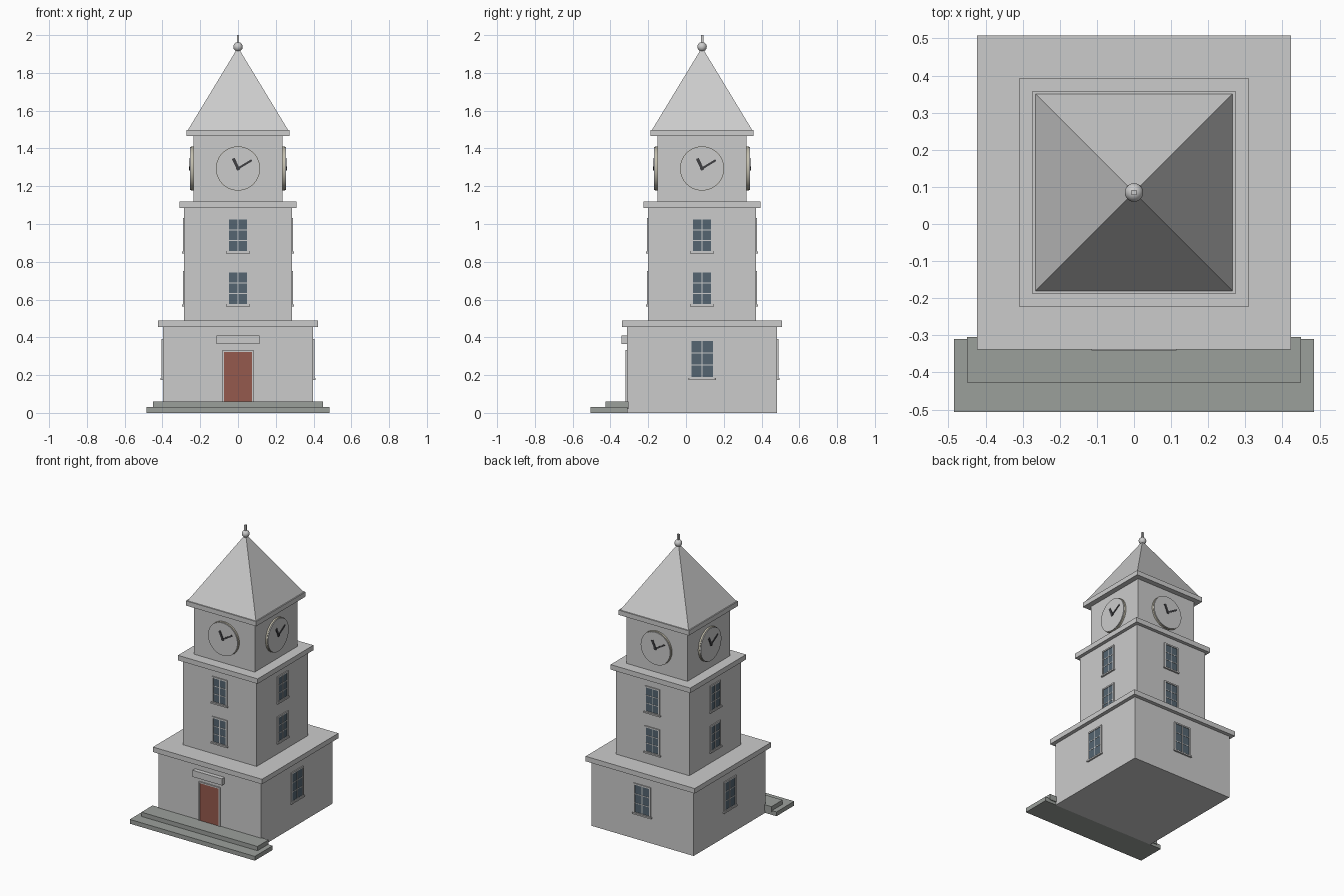
import bpy, bmesh
from math import pi, atan2, hypot
from mathutils import Matrix, Vector

if "Cube" in bpy.data.objects:
    bpy.data.objects.remove(bpy.data.objects["Cube"])

CY = 0.085                                   # tower axis in y
AXIS = Matrix.Translation((0, CY, 0))


def material(name, rgb):
    m = bpy.data.materials.new(name)
    m.diffuse_color = (*rgb, 1)
    m.use_nodes = True
    m.node_tree.nodes["Principled BSDF"].inputs["Base Color"].default_value = m.diffuse_color
    return m


GLASS = material("dark_glass", (0.09, 0.13, 0.165))
DOOR = material("red_brown_door", (0.30, 0.10, 0.075))
STONE = material("dark_stone", (0.33, 0.35, 0.33))
DIAL = material("pale_dial", (0.95, 0.95, 0.93))
RIM = material("bronze_rim", (0.55, 0.52, 0.42))
DARK = material("dark_metal", (0.05, 0.05, 0.055))


def finish(name, bm, mat=None):
    me = bpy.data.meshes.new(name)
    bm.to_mesh(me)
    bm.free()
    ob = bpy.data.objects.new(name, me)
    bpy.context.collection.objects.link(ob)
    if mat:
        me.materials.append(mat)
    return ob


def add_box(bm, lo, hi, mtx=Matrix()):
    lo, hi = Vector(lo), Vector(hi)
    m = mtx @ Matrix.Translation((lo + hi) / 2) @ Matrix.Diagonal((*(hi - lo), 1))
    bmesh.ops.create_cube(bm, size=1, matrix=m)


def boxes(name, items, mat=None, mtx=Matrix()):
    bm = bmesh.new()
    for lo, hi in items:
        add_box(bm, lo, hi, mtx)
    return finish(name, bm, mat)


def tier(name, half, z0, z1):
    return boxes(name, [((-half, -half, z0), (half, half, z1))], None, AXIS)


def smooth(ob):
    bpy.ops.object.select_all(action='DESELECT')
    ob.select_set(True)
    bpy.context.view_layer.objects.active = ob
    bpy.ops.object.shade_smooth_by_angle()


def side(k):
    """Frame of tower side k: 0 front, 1 right, 2 back, 3 left."""
    return AXIS @ Matrix.Rotation(k * pi / 2, 4, 'Z')


def window(tag, k, wall, w, z0, z1):
    """Framed 2 x 3 pane window with a sill; w is the outer half width."""
    def slab(u0, u1, a, b, out):
        return ((u0, -wall - out, a), (u1, -wall + 0.005, b))
    m, t = side(k), 0.010
    g, a, b = w - t, z0 + t, z1 - t
    boxes("window_glass_" + tag, [slab(-g, g, a, b, 0.003)], GLASS, m)
    bars = [slab(-0.0025, 0.0025, a, b, 0.005)]
    for i in (1, 2):
        z = a + (b - a) * i / 3
        bars.append(slab(-g, g, z - 0.0025, z + 0.0025, 0.0048))
    boxes("window_bars_" + tag, bars, None, m)
    boxes("window_frame_" + tag, [
        slab(-w, -g, z0, z1, 0.007), slab(g, w, z0, z1, 0.007),
        slab(-g, g, b, z1, 0.007), slab(-g, g, z0, a, 0.007)], None, m)
    boxes("window_sill_" + tag, [slab(-w - 0.006, w + 0.006, z0 - 0.004, z0 + 0.006, 0.012)], None, m)


def disc(name, k, r, y0, y1, z, mat):
    """Cylinder lying on a tower side, from distance y0 to y1 off the axis."""
    bm = bmesh.new()
    m = side(k) @ Matrix.Translation((0, -(y0 + y1) / 2, z)) @ Matrix.Rotation(pi / 2, 4, 'X')
    bmesh.ops.create_cone(bm, cap_ends=True, segments=40, radius1=r, radius2=r,
                          depth=y1 - y0, matrix=m)
    smooth(finish(name, bm, mat))


# Tower stages and cornices
tier("base_stage", 0.397, 0, 0.46)
tier("base_cornice", 0.423, 0.455, 0.49)
tier("middle_stage", 0.285, 0.48, 1.09)
tier("middle_cornice", 0.309, 1.085, 1.12)
tier("clock_stage", 0.236, 1.11, 1.47)
tier("clock_cornice", 0.273, 1.465, 1.498)

# Pyramid roof, ball and spike
bm = bmesh.new()
bmesh.ops.create_cone(bm, cap_ends=True, segments=4, radius1=0.265 * 2 ** 0.5, radius2=0, depth=0.437,
                      matrix=Matrix.Translation((0, CY, 1.498 + 0.2185)) @ Matrix.Rotation(pi / 4, 4, 'Z'))
finish("roof", bm)
bm = bmesh.new()
bmesh.ops.create_uvsphere(bm, u_segments=20, v_segments=12, radius=0.025,
                          matrix=Matrix.Translation((0, CY, 1.938)))
smooth(finish("finial_ball", bm))
tier("finial_spike", 0.0065, 1.94, 2.0)

# Steps
boxes("lower_step", [((-0.485, -0.506, 0), (0.485, -0.31, 0.03))], STONE)
boxes("upper_step", [((-0.45, -0.427, 0.02), (0.45, -0.304, 0.06))], STONE)

# Door, door frame and canopy
F = CY - 0.397
boxes("door", [((-0.075, F - 0.004, 0.055), (0.075, F + 0.01, 0.323))], DOOR)
boxes("door_frame", [((-0.083, F - 0.008, 0.055), (-0.074, F + 0.01, 0.332)),
                     ((0.074, F - 0.008, 0.055), (0.083, F + 0.01, 0.332)),
                     ((-0.074, F - 0.008, 0.323), (0.074, F + 0.01, 0.332))])
boxes("door_canopy", [((-0.114, -0.341, 0.365), (0.114, F + 0.01, 0.411))])

# Windows and clocks on every side
for k, label in enumerate(("front", "right", "back", "left")):
    window("upper_" + label, k, 0.285, 0.058, 0.848, 1.033)
    window("lower_" + label, k, 0.285, 0.058, 0.567, 0.752)
    if k:
        window("base_" + label, k, 0.397, 0.067, 0.179, 0.391)

    z = 1.294
    disc("clock_rim_" + label, k, 0.117, 0.23, 0.248, z, RIM)
    disc("clock_face_" + label, k, 0.114, 0.24, 0.254, z, DIAL)
    disc("clock_hub_" + label, k, 0.010, 0.25, 0.259, z, DARK)
    for part, du, dz, w in (("hour", -0.025, 0.053, 0.008), ("minute", 0.073, 0.044, 0.0055)):
        m = side(k) @ Matrix.Translation((0, 0, z)) @ Matrix.Rotation(atan2(du, dz), 4, 'Y')
        boxes(f"{part}_hand_{label}", [((-w, -0.2575, -0.008), (w, -0.25, hypot(du, dz)))], DARK, m)
